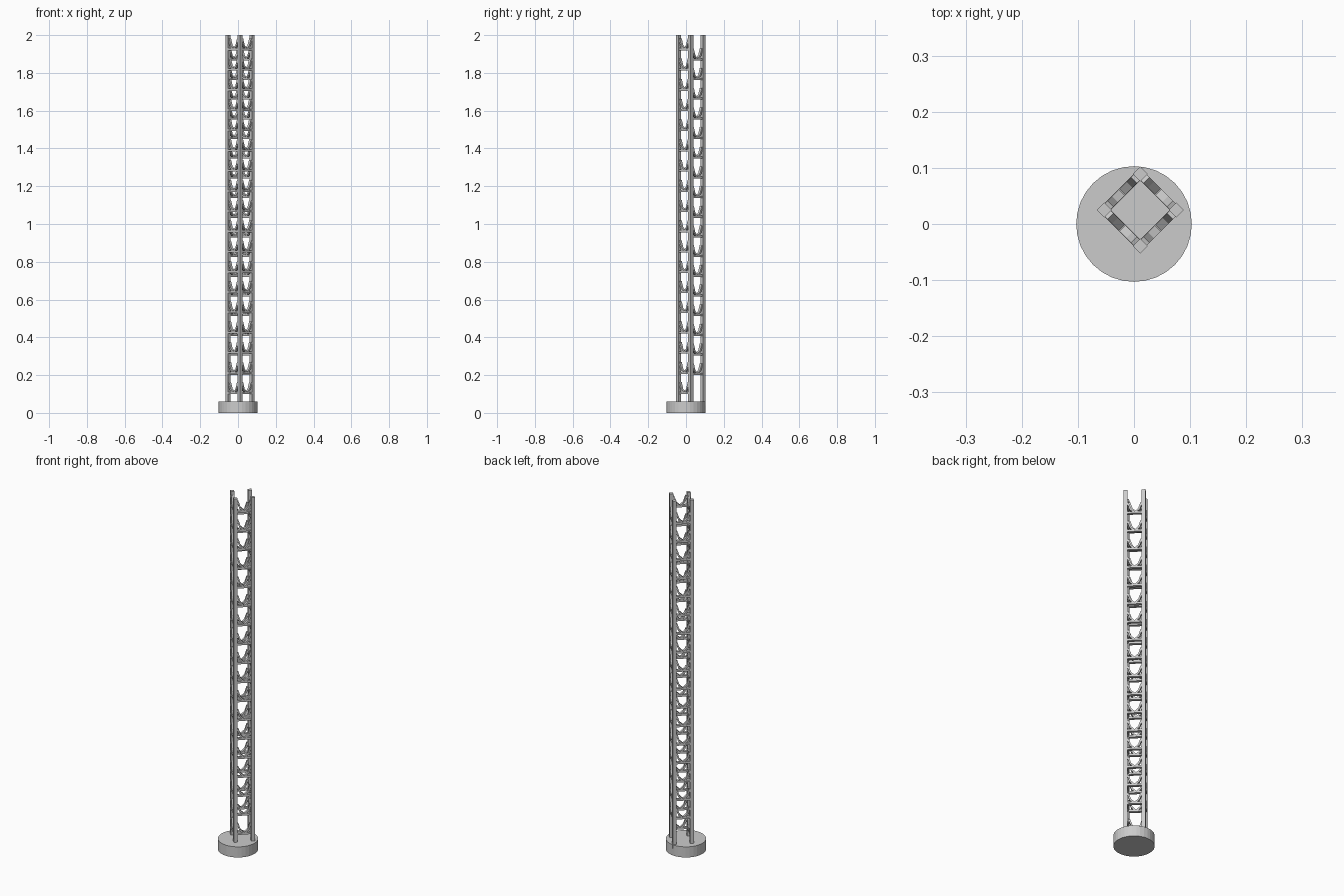
import bpy, bmesh, math
from mathutils import Vector, Matrix

if "Cube" in bpy.data.objects:
    bpy.data.objects.remove(bpy.data.objects["Cube"])

CENTRE = Vector((0.011, 0.025, 0))
REACH = 0.064          # mast axis to post axis
POST = 0.019           # post width
PITCH = 0.1035         # rung spacing


def finish(bm, name):
    bmesh.ops.recalc_face_normals(bm, faces=bm.faces)
    me = bpy.data.meshes.new(name)
    bm.to_mesh(me)
    bm.free()
    ob = bpy.data.objects.new(name, me)
    bpy.context.collection.objects.link(ob)
    return ob


def box(bm, mat, loc, size):
    m = mat @ Matrix.Translation(loc) @ Matrix.Diagonal((*size, 1))
    bmesh.ops.create_cube(bm, size=1, matrix=m)


def strip(bm, mat, pts, thick, depth):
    """Bent flat bar following pts in the local xz plane."""
    rings = []
    for i, p in enumerate(pts):
        a, b = pts[max(i - 1, 0)], pts[min(i + 1, len(pts) - 1)]
        t = Vector((b[0] - a[0], 0, b[1] - a[1])).normalized()
        n = Vector((-t.z, 0, t.x)) * thick / 2
        d = Vector((0, depth / 2, 0))
        c = Vector((p[0], 0, p[1]))
        rings.append([bm.verts.new(mat @ v) for v in (c + n + d, c + n - d, c - n - d, c - n + d)])
    for r, s in zip(rings, rings[1:]):
        for k in range(4):
            bm.faces.new((r[k], r[(k + 1) % 4], s[(k + 1) % 4], s[k]))
    bm.faces.new(rings[0])
    bm.faces.new(rings[-1][::-1])


# Round base
bm = bmesh.new()
bmesh.ops.create_cone(bm, cap_ends=True, segments=32, radius1=0.103, radius2=0.103,
                      depth=0.06, matrix=Matrix.Translation((0, 0, 0.03)))
finish(bm, "base")

# Four square posts
half = REACH / math.sqrt(2)
mast = Matrix.Translation(CENTRE) @ Matrix.Rotation(math.radians(45), 4, 'Z')
bm = bmesh.new()
for sx in (-1, 1):
    for sy in (-1, 1):
        box(bm, mast, (sx * half, sy * half, 1.02), (POST, POST, 1.96))
finish(bm, "posts")

# Lattice on each side: rung plus two bent braces rising to the posts
gap = half - POST / 2
# name, turn, first rung height, rung count (front sides sit half a pitch off the back)
sides = [("front_right_lattice", 0, 0.105, 18),
         ("back_right_lattice", 90, 0.205, 17),
         ("back_left_lattice", 180, 0.205, 17),
         ("front_left_lattice", 270, 0.105, 18)]
for name, turn, start, count in sides:
    bm = bmesh.new()
    side = mast @ Matrix.Rotation(math.radians(turn), 4, 'Z') @ Matrix.Translation((0, -half, 0))
    top = 1.925 if start < 0.2 else 1.872
    for i in range(count):
        z = start + (top - start) * i / (count - 1)
        m = side @ Matrix.Translation((0, 0, z))
        box(bm, m, (0, 0, 0), (2 * gap + 0.004, 0.016, 0.011))
        for s in (-1, 1):
            strip(bm, m, [(s * 0.004, 0.003), (s * 0.022, 0.020), (s * (gap - 0.002), 0.056)],
                  0.009, 0.015)
    finish(bm, name)
